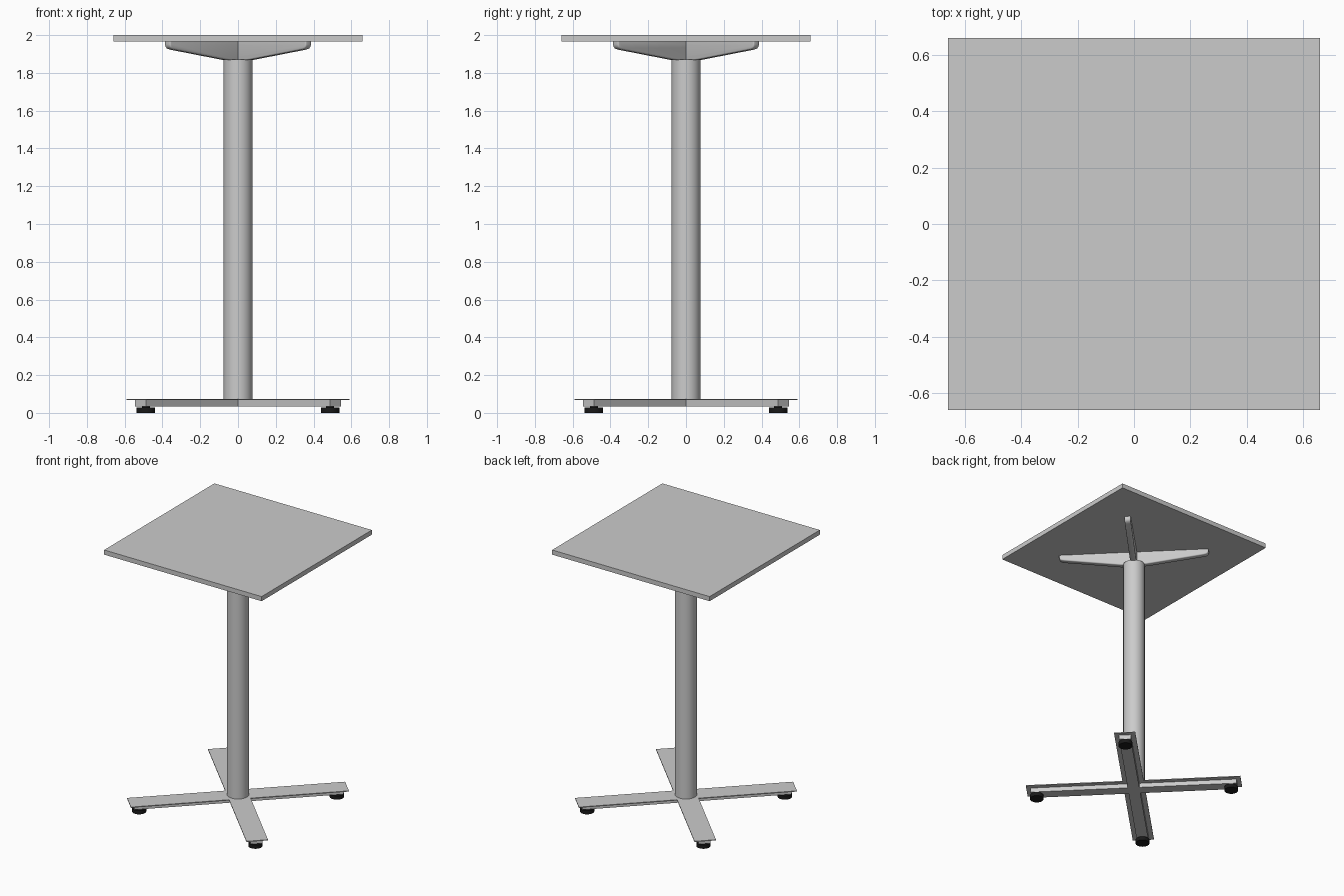
import bpy, bmesh, math
from mathutils import Matrix

if "Cube" in bpy.data.objects:
    bpy.data.objects.remove(bpy.data.objects["Cube"])

black = bpy.data.materials.new("black_rubber")
black.diffuse_color = (0.01, 0.01, 0.01, 1)
black.use_nodes = True
black.node_tree.nodes["Principled BSDF"].inputs["Base Color"].default_value = black.diffuse_color


def finish(name, bm, angle=0.0, mat=None):
    bmesh.ops.recalc_face_normals(bm, faces=bm.faces)
    bmesh.ops.rotate(bm, verts=bm.verts, cent=(0, 0, 0),
                     matrix=Matrix.Rotation(math.radians(angle), 3, 'Z'))
    me = bpy.data.meshes.new(name)
    bm.to_mesh(me)
    bm.free()
    ob = bpy.data.objects.new(name, me)
    bpy.context.collection.objects.link(ob)
    if mat:
        me.materials.append(mat)
    return ob


def smooth(ob):
    bpy.ops.object.select_all(action='DESELECT')
    ob.select_set(True)
    bpy.context.view_layer.objects.active = ob
    bpy.ops.object.shade_smooth_by_angle(angle=math.radians(35))


def box(name, sx, sy, z0, z1, angle=0.0):
    bm = bmesh.new()
    bmesh.ops.create_cube(bm, size=1)
    bmesh.ops.scale(bm, verts=bm.verts, vec=(sx, sy, z1 - z0))
    bmesh.ops.translate(bm, verts=bm.verts, vec=(0, 0, (z0 + z1) / 2))
    return finish(name, bm, angle)


def cylinder(name, r, z0, z1, x=0.0, angle=0.0, segs=48, mat=None):
    bm = bmesh.new()
    bmesh.ops.create_cone(bm, cap_ends=True, segments=segs, radius1=r,
                          radius2=r, depth=z1 - z0)
    bmesh.ops.translate(bm, verts=bm.verts, vec=(x, 0, (z0 + z1) / 2))
    ob = finish(name, bm, angle, mat)
    smooth(ob)
    return ob


def bracket(name, angle):
    # tapered rail profile, mirrored about the centre, extruded sideways
    half = [(0.09, 1.867), (0.495, 1.923), (0.515, 1.928),
            (0.526, 1.938), (0.529, 1.95), (0.529, 1.965)]
    profile = half + [(-x, z) for x, z in reversed(half)]
    bm = bmesh.new()
    face = bm.faces.new([bm.verts.new((x, -0.022, z)) for x, z in profile])
    ext = bmesh.ops.extrude_face_region(bm, geom=[face])
    bmesh.ops.translate(bm, vec=(0, 0.044, 0),
                        verts=[v for v in ext['geom'] if isinstance(v, bmesh.types.BMVert)])
    # rounded long lower edges
    edges = [e for e in bm.edges
             if abs(e.verts[0].co.y - e.verts[1].co.y) < 1e-5
             and min(v.co.z for v in e.verts) < 1.964]
    bmesh.ops.bevel(bm, geom=edges, offset=0.008, segments=3, profile=0.5,
                    affect='EDGES')
    smooth(finish(name, bm, angle))


# table top and column
box("table_top", 1.32, 1.32, 1.965, 2.0)
cylinder("column", 0.076, 0.07, 1.872)

# diagonal cross: base plates, rails under them, and top brackets
for i, a in enumerate((45, -45)):
    box(f"base_plate_{i + 1}", 1.52, 0.15, 0.067, 0.073, a)
    box(f"base_rail_{i + 1}", 1.46, 0.082, 0.034, 0.068, a)
    bracket(f"top_bracket_{i + 1}", a)

# round feet
for i in range(4):
    cylinder(f"foot_{i + 1}", 0.049, 0.0, 0.028, 0.689, 45 + 90 * i, 32, black)
    cylinder(f"foot_stem_{i + 1}", 0.02, 0.02, 0.036, 0.689, 45 + 90 * i, 16, black)
